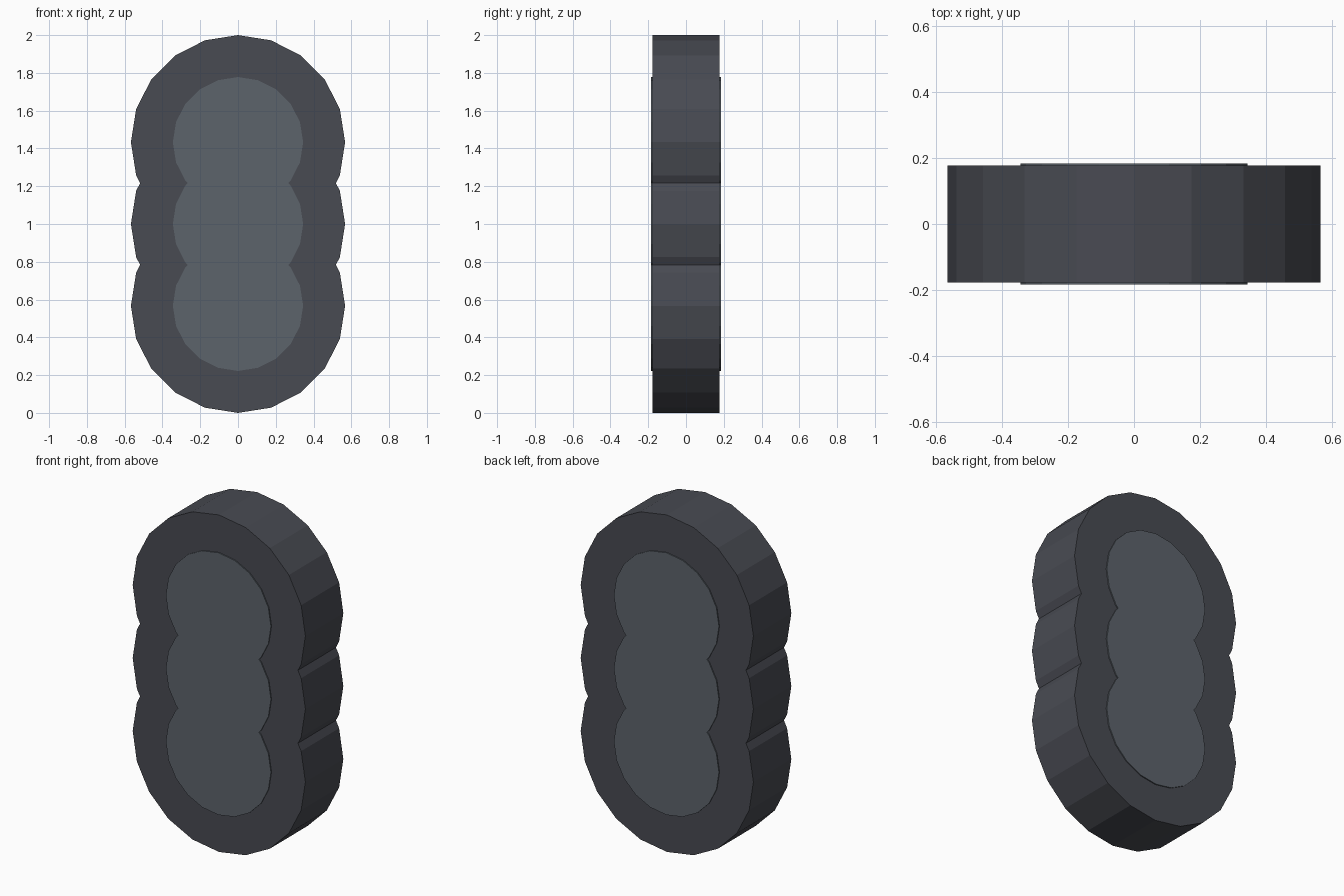
import bpy, bmesh, math

if "Cube" in bpy.data.objects:
    bpy.data.objects.remove(bpy.data.objects["Cube"])

CENTRES = (0.567, 1.0, 1.433)   # heights of the three overlapping discs
SIDES = 20


def outline(radius):
    """Right half of three merged 20-gons, bottom to top, then mirrored."""
    half_gap = (CENTRES[1] - CENTRES[0]) / 2
    step = 2 * math.pi / SIDES
    # where a polygon's edge meets the line halfway to its neighbour
    notch_x = 0
    for i in range(SIDES // 4):
        x0, z0 = radius * math.cos(i * step), radius * math.sin(i * step)
        x1, z1 = radius * math.cos((i + 1) * step), radius * math.sin((i + 1) * step)
        if z0 <= half_gap < z1:
            notch_x = x0 + (x1 - x0) * (half_gap - z0) / (z1 - z0)
    right = []
    for n, c in enumerate(CENTRES):
        if n:
            right.append((notch_x, c - half_gap))
        for i in range(-SIDES // 4, SIDES // 4 + 1):
            dz = radius * math.sin(i * step)
            if (n == 0 or dz > -half_gap) and (n == 2 or dz < half_gap):
                right.append((radius * math.cos(i * step), c + dz))
    left = [(-x, z) for x, z in reversed(right[1:-1])]
    return right + left


def slab(name, radius, y0, y1, color):
    bm = bmesh.new()
    face = bm.faces.new([bm.verts.new((x, y0, z)) for x, z in outline(radius)])
    ext = bmesh.ops.extrude_face_region(bm, geom=[face], use_keep_orig=True)
    verts = [v for v in ext["geom"] if isinstance(v, bmesh.types.BMVert)]
    bmesh.ops.translate(bm, verts=verts, vec=(0, y1 - y0, 0))
    bmesh.ops.recalc_face_normals(bm, faces=bm.faces)
    mesh = bpy.data.meshes.new(name)
    bm.to_mesh(mesh)
    bm.free()
    mat = bpy.data.materials.new(name + "_colour")
    mat.diffuse_color = color
    mat.use_nodes = True
    mat.node_tree.nodes["Principled BSDF"].inputs["Base Color"].default_value = mat.diffuse_color
    mesh.materials.append(mat)
    bpy.context.collection.objects.link(bpy.data.objects.new(name, mesh))


# Dark scalloped body with a slightly raised lighter panel through both faces
slab("outer_body", 0.567, -0.178, 0.178, (0.065, 0.069, 0.084, 1))
slab("inner_panel", 0.345, -0.184, 0.184, (0.107, 0.125, 0.147, 1))
